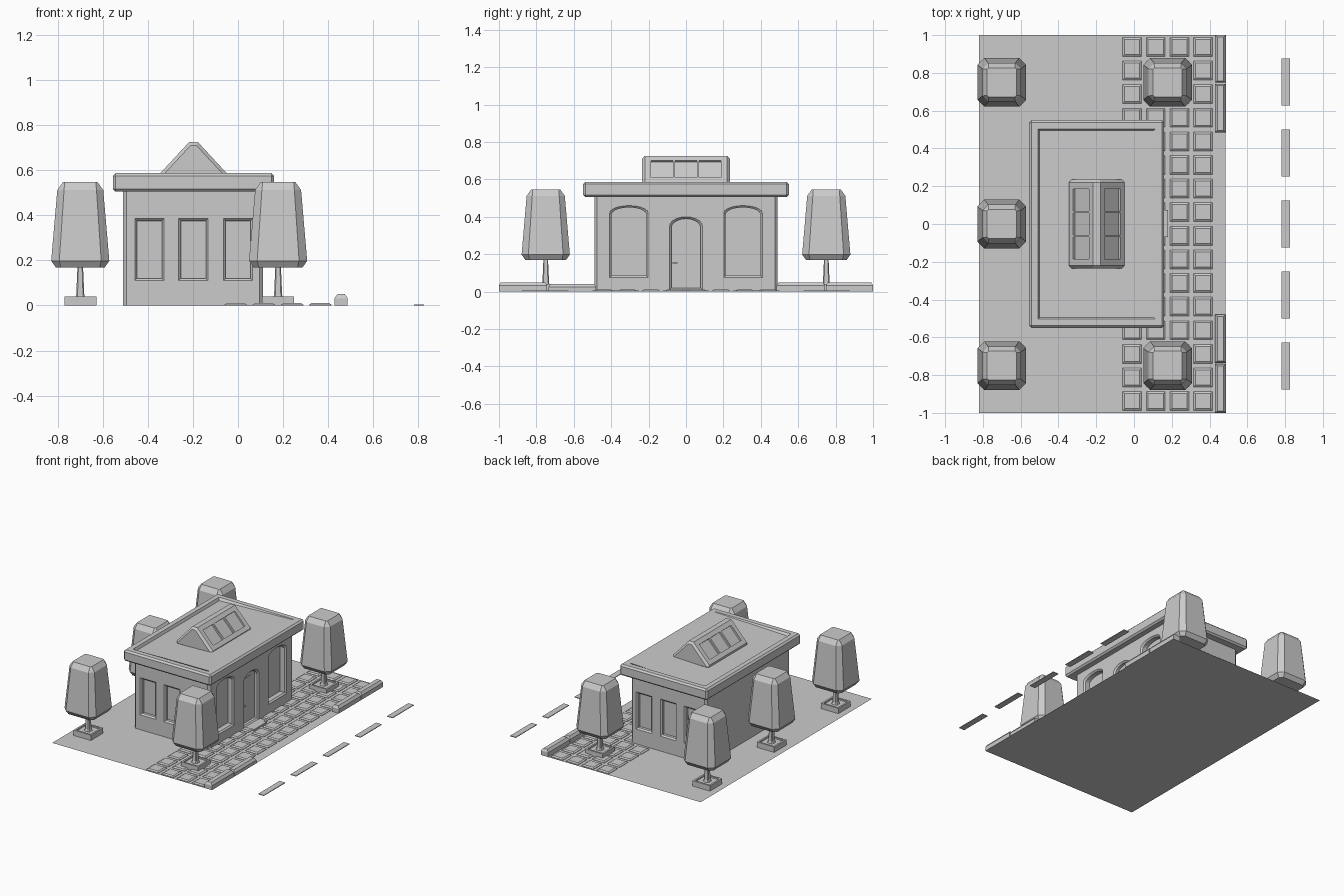
import bpy, bmesh, math
from mathutils import Matrix

if "Cube" in bpy.data.objects:
    bpy.data.objects.remove(bpy.data.objects["Cube"])


def finish(name, bm):
    bmesh.ops.recalc_face_normals(bm, faces=bm.faces)
    me = bpy.data.meshes.new(name)
    bm.to_mesh(me)
    bm.free()
    ob = bpy.data.objects.new(name, me)
    bpy.context.collection.objects.link(ob)
    return ob


def add_loft(bm, rings):
    vs = [[bm.verts.new(p) for p in r] for r in rings]
    n = len(vs[0])
    for a, b in zip(vs, vs[1:]):
        for i in range(n):
            bm.faces.new((a[i], a[(i + 1) % n], b[(i + 1) % n], b[i]))
    return [bm.faces.new(vs[0]), bm.faces.new(vs[-1])]


def rect(x0, x1, y0, y1, z, c=0.0):
    if c == 0:
        return [(x0, y0, z), (x1, y0, z), (x1, y1, z), (x0, y1, z)]
    return [(x0 + c, y0, z), (x1 - c, y0, z), (x1, y0 + c, z), (x1, y1 - c, z),
            (x1 - c, y1, z), (x0 + c, y1, z), (x0, y1 - c, z), (x0, y0 + c, z)]


def loft(name, rings):
    bm = bmesh.new()
    add_loft(bm, rings)
    return finish(name, bm)


def box(name, x0, x1, y0, y1, z0, z1):
    return loft(name, [rect(x0, x1, y0, y1, z0), rect(x0, x1, y0, y1, z1)])


def cut(ob, bm, name):
    cutter = finish(name, bm)
    cutter.hide_render = True
    m = ob.modifiers.new("cut", "BOOLEAN")
    m.object, m.operation, m.solver = cutter, "DIFFERENCE", "EXACT"
    bpy.context.view_layer.update()
    me = bpy.data.meshes.new_from_object(ob.evaluated_get(bpy.context.evaluated_depsgraph_get()))
    ob.modifiers.clear()
    ob.data = me
    bpy.data.objects.remove(cutter)


def arch(c, hw, z0, spring, top, n=10):
    # opening outline with a rounded head
    pts = [(c - hw, z0), (c + hw, z0)]
    for i in range(n + 1):
        a = math.pi * i / n
        pts.append((c + hw * math.cos(a), spring + (top - spring) * math.sin(a)))
    return pts


def recess(bm, outline, rim, depth, place):
    # opening with a splayed rim running inwards from the wall face
    us, zs = [p[0] for p in outline], [p[1] for p in outline]
    cu, cz = (min(us) + max(us)) / 2, (min(zs) + max(zs)) / 2
    su, sz = 1 - 2 * rim / (max(us) - min(us)), 1 - 2 * rim / (max(zs) - min(zs))
    inner = [(cu + (u - cu) * su, cz + (z - cz) * sz) for u, z in outline]
    layers = [(outline, -0.02), (outline, 0), (inner, rim), (inner, depth)]
    add_loft(bm, [[place(u, d, z) for u, z in o] for o, d in layers])


# ground sheet
bm = bmesh.new()
bm.faces.new([bm.verts.new(p) for p in rect(-0.82, 0.485, -1, 1, 0)])
finish("ground", bm)

# building walls with recessed windows and doorway
walls = loft("walls", [rect(-0.51, 0.11, -0.49, 0.49, z, 0.015) for z in (0, 0.52)])
bm = bmesh.new()
for s in (-1, 1):
    for x in (-0.393, -0.198, 0.0):
        o = [(x - 0.065, 0.11), (x + 0.065, 0.11), (x + 0.065, 0.385), (x - 0.065, 0.385)]
        recess(bm, o, 0.01, 0.03, lambda u, d, z, s=s: (u, s * (0.49 - d), z))
on_front = lambda u, d, z: (0.11 - d, u, z)
for s in (-1, 1):
    recess(bm, arch(s * 0.305, 0.103, 0.075, 0.42, 0.46), 0.01, 0.045, on_front)
recess(bm, arch(0, 0.088, 0.01, 0.35, 0.4), 0.01, 0.03, on_front)
cut(walls, bm, "openings_cutter")

# door panel, handle and step
box("door_panel", 0.075, 0.083, -0.04, 0.04, 0.025, 0.35)
box("door_handle", 0.075, 0.095, -0.072, -0.045, 0.15, 0.157)
box("door_step", 0.08, 0.18, -0.07, 0.075, 0, 0.011)

# roof slab with a shallow sloping deck
bm = bmesh.new()
add_loft(bm, [rect(-0.555, 0.16, -0.55, 0.55, z) for z in (0.505, 0.587)])
bmesh.ops.bevel(bm, geom=bm.edges[:], offset=0.012, segments=1, affect="EDGES")
bm.normal_update()
top = max(bm.faces, key=lambda f: f.calc_center_median().z)
for t in (0.05, 0.012):
    bmesh.ops.inset_individual(bm, faces=[top], thickness=t)
for v in top.verts:
    if v.co.x < -0.2:
        v.co.z -= 0.02
finish("roof", bm)

# gabled skylight with three panes on each slope
prof = [(-0.345, 0.56), (-0.345, 0.587), (-0.217, 0.725), (-0.178, 0.725), (-0.05, 0.587), (-0.05, 0.56)]
bm = bmesh.new()
ends = add_loft(bm, [[(x, y, z) for x, z in prof] for y in (-0.235, 0.235)])
bmesh.ops.bevel(bm, geom=[e for f in ends for e in f.edges], offset=0.015, segments=1, affect="EDGES")
skylight = finish("skylight", bm)
bm = bmesh.new()
ang = math.atan2(0.138, 0.128)
for s in (-1, 1):
    for y in (-0.128, 0, 0.128):
        m = (Matrix.Translation((-0.1975 + s * 0.0835, y, 0.656)) @ Matrix.Rotation(s * ang, 4, "Y")
             @ Matrix.Diagonal((0.122, 0.116, 0.026, 1)))
        bmesh.ops.create_cube(bm, size=1, matrix=m)
cut(skylight, bm, "panes_cutter")

# paving stones, left out where the building stands
bm = bmesh.new()
for i in range(4):
    for j in range(16):
        x, y = -0.01 + 0.125 * i, -0.9375 + 0.125 * j
        if i == 0 and abs(y) < 0.5:
            continue
        add_loft(bm, [rect(x - h, x + h, y - h, y + h, z) for h, z in ((0.05, 0), (0.05, 0.003), (0.04, 0.01))])
finish("paving", bm)

# kerb stones either side of the entrance
for k, (y0, y1, h) in enumerate([(-1, -0.742, 0.05), (-0.735, -0.48, 0.042), (0.485, 0.742, 0.05), (0.748, 1, 0.05)]):
    loft(f"kerb_{k}", [rect(0.428, 0.487, y0, y1, 0), rect(0.428, 0.487, y0, y1, h - 0.018),
                       rect(0.441, 0.474, y0 + 0.01, y1 - 0.01, h)])

# road centre dashes
for k in range(5):
    y = 0.376 * (k - 2)
    box(f"road_dash_{k}", 0.78, 0.825, y - 0.124, y + 0.124, 0, 0.005)

# trees in square planters
for k, (x, y) in enumerate([(-0.7, -0.75), (-0.7, 0), (-0.7, 0.75), (0.178, -0.75), (0.178, 0.75)]):
    sq = lambda h, z, c=0.0: rect(x - h, x + h, y - h, y + h, z, c)
    loft(f"planter_{k}", [sq(0.071, 0), sq(0.071, 0.04), sq(0.058, 0.04), sq(0.058, 0.03)])
    loft(f"trunk_{k}", [sq(0.025, 0.025, 0.008), sq(0.018, 0.045, 0.006), sq(0.012, 0.18, 0.004)])
    loft(f"foliage_{k}", [sq(0.108, 0.168, 0.022), sq(0.129, 0.198, 0.036),
                          sq(0.102, 0.512, 0.03), sq(0.077, 0.547, 0.008)])
